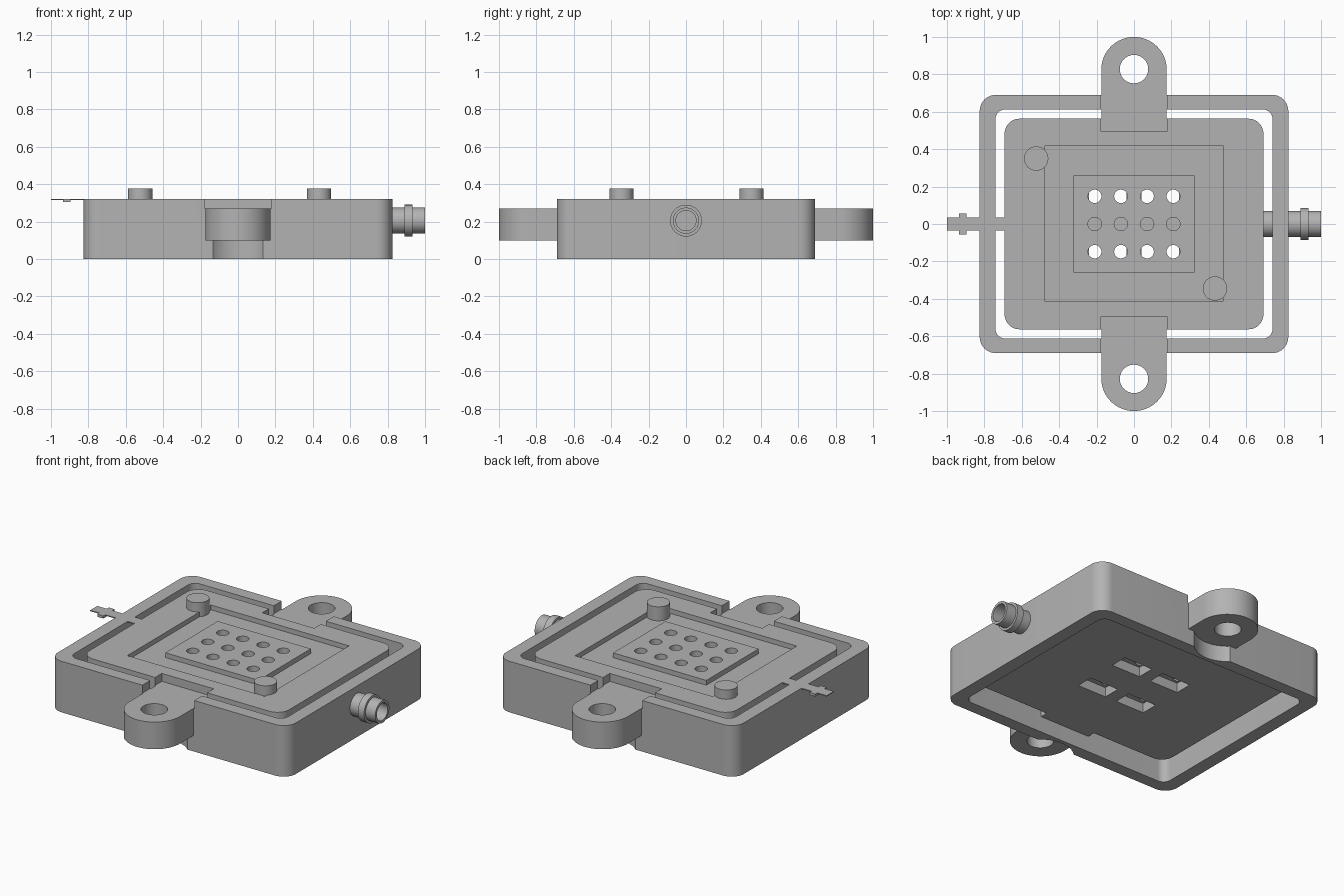
import bpy, bmesh
from math import pi, sin, cos, radians
from mathutils import Matrix

if "Cube" in bpy.data.objects:
    bpy.data.objects.remove(bpy.data.objects["Cube"], do_unlink=True)

grey = bpy.data.materials.new("plain grey")
grey.use_nodes = True
grey.diffuse_color = (0.45, 0.45, 0.45, 1)
grey.node_tree.nodes["Principled BSDF"].inputs["Base Color"].default_value = (0.45, 0.45, 0.45, 1)

TOP, EAR_TOP, FLOOR, UNDER, POCKET = 0.32, 0.27, 0.29, 0.10, 0.16


def arc(cx, cy, r, a0, a1, n):
    return [(cx + r * cos(radians(a0 + (a1 - a0) * i / n)),
             cy + r * sin(radians(a0 + (a1 - a0) * i / n))) for i in range(n + 1)]


def rect(x0, x1, y0, y1):
    return [(x0, y0), (x1, y0), (x1, y1), (x0, y1)]


def rounded(hx, hy, r):
    pts = []
    for sx, sy, a in ((1, 1, 0), (-1, 1, 90), (-1, -1, 180), (1, -1, 270)):
        pts += arc(sx * (hx - r), sy * (hy - r), r, a, a + 90, 10)
    return pts


def disc(x, y, r, n=40):
    return arc(x, y, r, 0, 360, n)[:-1]


def prisms(name, items):
    """One object from several (outline, bottom, top) extrusions."""
    bm = bmesh.new()
    for pts, z0, z1 in items:
        low = [bm.verts.new((x, y, z0)) for x, y in pts]
        high = [bm.verts.new((x, y, z1)) for x, y in pts]
        bm.faces.new(low[::-1])
        bm.faces.new(high)
        for i in range(len(pts)):
            j = (i + 1) % len(pts)
            bm.faces.new((low[i], low[j], high[j], high[i]))
    bmesh.ops.recalc_face_normals(bm, faces=bm.faces)
    mesh = bpy.data.meshes.new(name)
    bm.to_mesh(mesh)
    bm.free()
    mesh.materials.append(grey)
    ob = bpy.data.objects.new(name, mesh)
    bpy.context.collection.objects.link(ob)
    return ob


def activate(ob):
    bpy.ops.object.select_all(action='DESELECT')
    ob.select_set(True)
    bpy.context.view_layer.objects.active = ob


def cut(ob, items):
    tool = prisms("cutter", items)
    tool.hide_render = True
    mod = ob.modifiers.new("cut", 'BOOLEAN')
    mod.operation, mod.solver, mod.object = 'DIFFERENCE', 'EXACT', tool
    activate(ob)
    bpy.ops.object.modifier_apply(modifier=mod.name)
    bpy.data.objects.remove(tool, do_unlink=True)


def finish(ob):
    activate(ob)
    bpy.ops.object.shade_smooth_by_angle(angle=radians(30))


SIDES = (-1, 1)

# outer frame, with slots for the ears and curved clearances beneath them
frame = prisms("outer_frame", [(rounded(0.825, 0.69, 0.085), 0, TOP)])
cut(frame, [(rounded(0.74, 0.612, 0.05), -0.1, 0.5)])
cut(frame, [(rect(-0.18, 0.18, *sorted((s * 0.55, s * 0.8))), EAR_TOP, 0.5) for s in SIDES])
cut(frame, [(disc(0, s * 0.826, 0.19, 64), -0.1, UNDER) for s in SIDES])
finish(frame)

# inner plate with ear steps, shallow recess, holes and lower windows
holes = [(disc(x, y, 0.036, 24), POCKET - 0.005, 0.5)
         for x in (-0.21, -0.07, 0.07, 0.21) for y in (-0.148, 0, 0.148)]
plate = prisms("inner_plate", [(rounded(0.692, 0.563, 0.08), UNDER, TOP)])
cut(plate, [(rect(-0.18, 0.18, *sorted((s * 0.497, s * 0.7))), EAR_TOP, 0.5) for s in SIDES])
cut(plate, [(rect(-0.478, 0.478, -0.413, 0.416), FLOOR, 0.5)])
cut(plate, holes)
cut(plate, [(rect(sx * 0.14 - 0.1, sx * 0.14 + 0.1, sy * 0.15 - 0.055, sy * 0.15 + 0.055),
             0, POCKET) for sx in SIDES for sy in SIDES])
finish(plate)

# raised perforated block
block = prisms("perforated_block", [(rect(-0.323, 0.323, -0.258, 0.26), FLOOR, TOP)])
cut(block, holes)
finish(block)

# mounting ears
for name, s in (("front_ear", -1), ("back_ear", 1)):
    outline = [(0.175, 0.55)] + arc(0, 0.825, 0.175, 0, 180, 32) + [(-0.175, 0.55)]
    ear = prisms(name, [([(s * x, s * y) for x, y in outline], UNDER, EAR_TOP)])
    cut(ear, [(disc(0, s * 0.828, 0.076), 0, 0.5)])
    finish(ear)

# locating pins
for name, x, y in (("back_pin", -0.523, 0.35), ("front_pin", 0.433, -0.345)):
    finish(prisms(name, [(disc(x, y, 0.065), 0.28, 0.378)]))

# thin contact strip with its cross tab, and the bridge over the gap
prisms("contact_strip", [(rect(-1, -0.82, -0.035, 0.035), 0.314, TOP)])
prisms("strip_bridge", [(rect(-0.75, -0.685, -0.035, 0.035), 0.314, TOP)])
prisms("strip_cross_tab", [(rect(-0.935, -0.895, -0.056, 0.056), 0.304, TOP)])

# hollow side connector, lathed around the x axis
profile = [(0.68, 0.07), (0.89, 0.07), (0.89, 0.085), (0.933, 0.085), (0.933, 0.07),
           (1.0, 0.07), (1.0, 0.054), (0.75, 0.054), (0.75, 0)]
bm = bmesh.new()
vs = [bm.verts.new((x, 0, r)) for x, r in profile]
es = [bm.edges.new(pair) for pair in zip(vs, vs[1:])]
bmesh.ops.spin(bm, geom=vs + es, cent=(0, 0, 0), axis=(1, 0, 0), angle=2 * pi, steps=40)
bmesh.ops.remove_doubles(bm, verts=bm.verts, dist=0.0005)
bmesh.ops.recalc_face_normals(bm, faces=bm.faces)
bm.transform(Matrix.Translation((0, 0, 0.205)))
# the lathe is open inside the plate: make sure its outside faces outward
rim = max(bm.faces, key=lambda f: f.calc_center_median().x)
if rim.normal.x < 0:
    bmesh.ops.reverse_faces(bm, faces=bm.faces)
mesh = bpy.data.meshes.new("side_connector")
bm.to_mesh(mesh)
bm.free()
mesh.materials.append(grey)
connector = bpy.data.objects.new("side_connector", mesh)
bpy.context.collection.objects.link(connector)
finish(connector)
